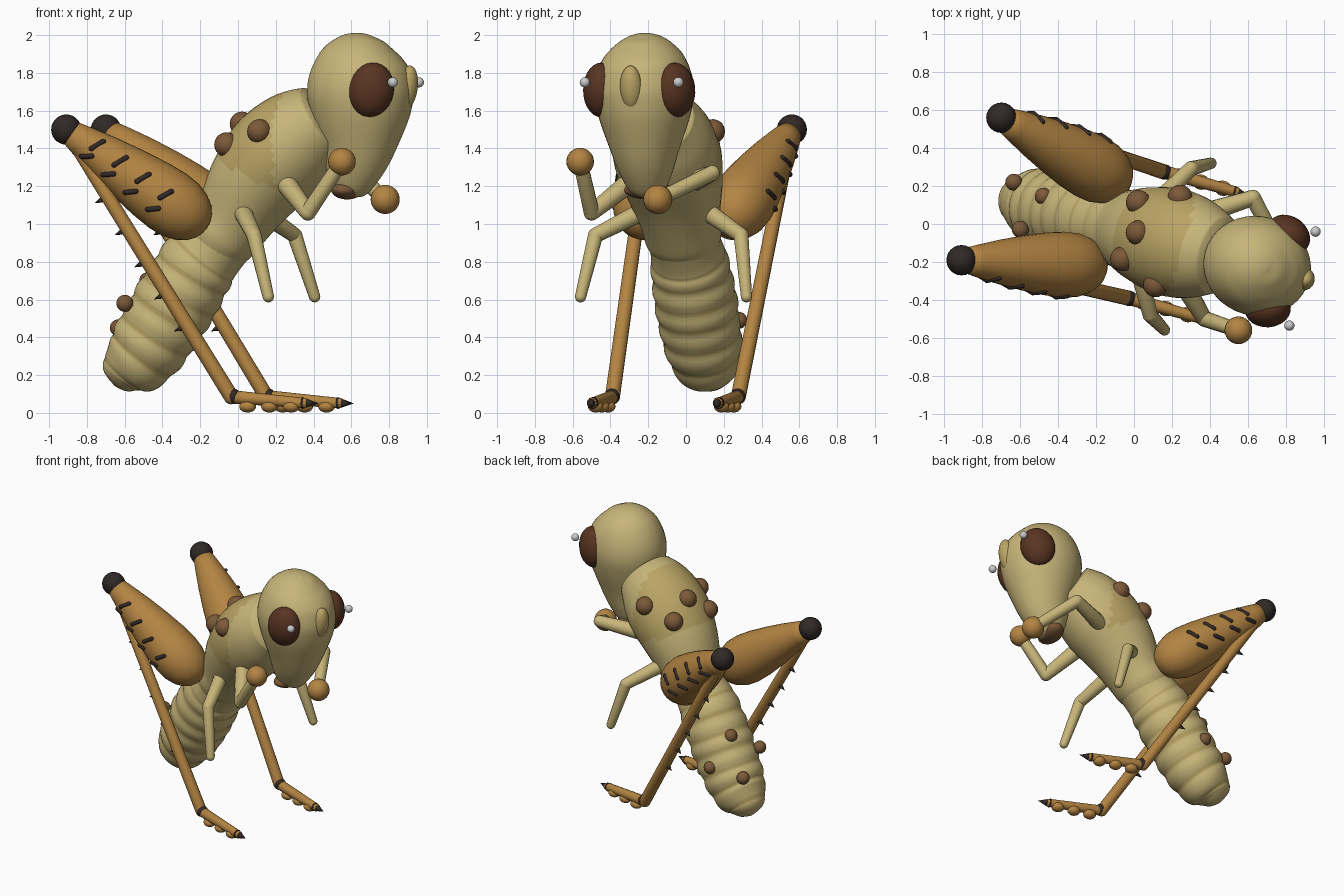
import bpy, bmesh, math
from mathutils import Vector, Matrix

if "Cube" in bpy.data.objects:
    bpy.data.objects.remove(bpy.data.objects["Cube"])

# Local frame: u forward, v left, z up; the whole insect is turned about z
FRAME = Matrix.Translation((0, -0.04, 0)) @ Matrix.Rotation(math.atan2(-0.269, 0.963), 4, 'Z')


def mat(name, rgb):
    m = bpy.data.materials.new(name)
    m.diffuse_color = (*rgb, 1)
    m.use_nodes = True
    m.node_tree.nodes["Principled BSDF"].inputs["Base Color"].default_value = m.diffuse_color
    return m


PALE = mat("pale_tan", (0.57, 0.46, 0.19))
TAN = mat("golden_tan", (0.49, 0.37, 0.13))
ORANGE = mat("orange_brown", (0.45, 0.23, 0.055))
BROWN = mat("spot_brown", (0.2, 0.1, 0.04))
EYE = mat("eye_brown", (0.1, 0.035, 0.016))
DARK = mat("dark", (0.03, 0.022, 0.02))
WHITE = mat("glint", (0.75, 0.75, 0.75))


def finish(name, bm, *mats):
    bmesh.ops.recalc_face_normals(bm, faces=bm.faces)
    for f in bm.faces:
        f.smooth = True
    bm.transform(FRAME)
    me = bpy.data.meshes.new(name)
    bm.to_mesh(me)
    bm.free()
    for m in mats:
        me.materials.append(m)
    ob = bpy.data.objects.new(name, me)
    bpy.context.collection.objects.link(ob)
    return ob


def tube(bm, rows, aspect=1.0, n=24):
    """Skin round rings along rows of (point, radius)."""
    rings = []
    for i, (p, r) in enumerate(rows):
        t = (rows[min(i + 1, len(rows) - 1)][0] - rows[max(i - 1, 0)][0]).normalized()
        side = Vector((0, 1, 0))
        side = (side - t * side.dot(t)).normalized()
        up = t.cross(side)
        r = max(r, 0.001)
        rings.append([bm.verts.new(p + side * (r * aspect * math.cos(a)) + up * (r * math.sin(a)))
                      for a in (2 * math.pi * k / n for k in range(n))])
    for a, b in zip(rings, rings[1:]):
        for k in range(n):
            bm.faces.new((a[k], a[(k + 1) % n], b[(k + 1) % n], b[k]))
    bm.faces.new(rings[0][::-1])
    bm.faces.new(rings[-1])


def smooth_rows(pts, steps=6):
    """Catmull-Rom through (u, z, r) points on the middle plane."""
    q = [Vector((x / 0.963, z, r)) for x, z, r in pts]
    out = []
    for i in range(len(q) - 1):
        a, b, c, d = q[max(i - 1, 0)], q[i], q[i + 1], q[min(i + 2, len(q) - 1)]
        for s in range(steps):
            t = s / steps
            out.append(0.5 * (2 * b + (c - a) * t + (2 * a - 5 * b + 4 * c - d) * t * t
                              + (3 * b - a - 3 * c + d) * t ** 3))
    out.append(q[-1])
    return [(Vector((p.x, 0, p.y)), p.z) for p in out]


def capsule(bm, a, b, ra, rb, n=14):
    a, b = Vector(a), Vector(b)
    d = (b - a).normalized()
    ang = [k * math.pi / 10 for k in range(6)]
    rows = [(a - d * ra * math.cos(t), ra * math.sin(t)) for t in ang]
    rows += [(b + d * rb * math.cos(t), rb * math.sin(t)) for t in reversed(ang)]
    tube(bm, rows, 1.0, n)


def limb(name, pts, radii, m):
    bm = bmesh.new()
    for i in range(len(pts) - 1):
        capsule(bm, pts[i], pts[i + 1], radii[i], radii[i + 1])
    return finish(name, bm, m)


def ball(name, loc, size, m, rot=None):
    if isinstance(size, float):
        size = (size,) * 3
    bm = bmesh.new()
    mx = Matrix.Translation(loc) @ (rot or Matrix()) @ Matrix.Diagonal((*size, 1))
    bmesh.ops.create_uvsphere(bm, u_segments=24, v_segments=14, radius=1, matrix=mx)
    return finish(name, bm, m)


def spike(bm, base, d, r, length):
    d = Vector(d).normalized()
    mx = Matrix.Translation(Vector(base) + d * length / 2) @ d.to_track_quat('Z', 'Y').to_matrix().to_4x4()
    bmesh.ops.create_cone(bm, cap_ends=True, segments=10, radius1=r, radius2=0, depth=length, matrix=mx)


# Abdomen with ringed segments, golden in the grooves
bm = bmesh.new()
rows = smooth_rows([(-.65, .14, 0), (-.635, .16, .08), (-.6, .21, .14), (-.53, .28, .185), (-.455, .385, .207),
                    (-.33, .59, .217), (-.21, .79, .205), (-.12, .9, .19), (-.03, 1.02, .2)], 9)
wave = lambda z: abs(math.sin(math.pi * (z - .2) / .105)) if .2 < z < .83 else .5
tube(bm, [(p, r * (.96 + .07 * wave(p.z))) for p, r in rows], 1.0, 36)
for i, f in enumerate(bm.faces):
    ring = i // 36
    if ring < len(rows) - 1 and .2 < rows[ring][0].z < .83 and wave(rows[ring][0].z) < .4:
        f.material_index = 1
finish("abdomen", bm, PALE, TAN)

# Thorax with golden shield on the back
bm = bmesh.new()
tube(bm, smooth_rows([(-.16, .85, .16), (-.1, .93, .195), (-.03, 1.02, .205), (.08, 1.2, .25), (.2, 1.35, .275),
                      (.33, 1.47, .255), (.45, 1.55, .2)]), 1.04, 40)
for f in bm.faces:
    c = f.calc_center_median()
    if c.z > 1.32 - .55 * c.x and c.x < .27:
        f.material_index = 1
finish("thorax", bm, PALE, TAN)

# Head, brow and mouth
bm = bmesh.new()
tube(bm, smooth_rows([(.70, 2.0, 0), (.695, 1.985, .09), (.68, 1.93, .185), (.665, 1.85, .25), (.65, 1.72, .285),
                      (.645, 1.58, .265), (.63, 1.4, .2), (.595, 1.26, .145), (.56, 1.19, .095),
                      (.54, 1.155, 0)]), .92, 40)
finish("head", bm, PALE)
ball("brow_bump", (.93, 0, 1.72), (.055, .06, .12), TAN, Matrix.Rotation(.15, 4, 'Y'))
ball("mouth", (.60, 0, 1.18), (.08, .13, .05), BROWN)

# Spots on thorax and abdomen
for i, p in enumerate([(.185, .24, 1.49), (.185, -.24, 1.49), (-.02, .155, 1.42), (-.02, -.155, 1.42), (.022, 0, 1.53)]):
    ball(f"thorax_spot_{i}", p, .065, BROWN)
for i, p in enumerate([(-.58, -.15, .58), (-.51, .05, .70), (-.68, .08, .45), (-.47, .2, .49)]):
    ball(f"abdomen_spot_{i}", p, .045, BROWN)

for s, side in ((1, "left"), (-1, "right")):
    # Eyes with glints
    ball(f"{side}_eye", (.79, s * .205, 1.71), (.12, .095, .145), EYE,
         Matrix.Rotation(-s * .35, 4, 'Z') @ Matrix.Rotation(.2, 4, 'Y'))
    ball(f"{side}_eye_glint", (.922, s * .257, 1.75), .027, WHITE)

    # Front arm, posed differently on each side
    if s > 0:
        arm, fist_r = [(.31, .18, 1.23), (.556, .34, 1.27), (.78, .104, 1.13)], .077
    else:
        arm, fist_r = [(.31, -.18, 1.22), (.48, -.343, 1.06), (.67, -.353, 1.33)], .073
    limb(f"{side}_front_arm", arm, (.055, .042, .038), PALE)
    ball(f"{side}_front_fist", arm[2], fist_r, ORANGE)

    # Middle leg
    limb(f"{side}_middle_leg", [(.07, s * .17, 1.07), (.2, s * .4, .94), (.294, s * .456, .615)],
         (.05, .04, .03), PALE)

    # Hind thigh and knee
    knee = Vector((-.835, s * .39, 1.5))
    ax = (Vector((-.183, s * .238, 1.03)) - knee).normalized()
    prof = [(0, .06), (.1, .085), (.25, .118), (.4, .145), (.55, .166), (.66, .174), (.74, .168),
            (.81, .145), (.86, .112), (.89, .075), (.905, .04), (.91, 0)]
    bm = bmesh.new()
    tube(bm, [(knee + ax * t, r) for t, r in prof], 1.0, 32)
    finish(f"{side}_hind_thigh", bm, ORANGE)
    ball(f"{side}_hind_knee", knee, .08, DARK)

    # Dark bars in pairs along the outer thigh
    out = Vector((0, s, 0))
    out = (out - ax * out.dot(ax)).normalized()
    up = ax.cross(out)
    up = up if up.z > 0 else -up

    def skin(t, ang):
        for (t0, r0), (t1, r1) in zip(prof, prof[1:]):
            if t0 <= t <= t1:
                r = r0 + (r1 - r0) * (t - t0) / (t1 - t0)
                return knee + ax * t + (out * math.cos(ang) + up * math.sin(ang)) * r

    bm = bmesh.new()
    for t in (.17, .32, .47, .62):
        w = .035 / (.06 + t * .17)
        capsule(bm, skin(t, .1), skin(t + .03, .1 + 1.7 * w), .014, .014, 8)
        capsule(bm, skin(t - .02, -.25 - w), skin(t + .025, -.2), .014, .014, 8)
    finish(f"{side}_thigh_bars", bm, DARK)

    # Shin with spines
    ankle = Vector((.06, s * .346, .085))
    limb(f"{side}_hind_shin", [knee, ankle], (.036, .04), ORANGE)
    bm = bmesh.new()
    for k in range(5):
        p = knee.lerp(ankle, .25 + .12 * k)
        spike(bm, p + Vector((-.025, 0, -.015)), (-.85, s * .1, -.4), .018, .05)
    finish(f"{side}_shin_spines", bm, DARK)

    # Foot, ankle, pads and claw
    limb(f"{side}_hind_foot", [ankle, (.46, s * .346, .052)], (.036, .028), ORANGE)
    ball(f"{side}_ankle", ankle + Vector((.01, 0, .003)), .041, DARK)
    for k in range(3):
        ball(f"{side}_foot_pad_{k}", (.15 + .12 * k, s * .346, .034), (.045, .04, .032), ORANGE)
    bm = bmesh.new()
    spike(bm, (.45, s * .346, .052), (1, 0, -.02), .032, .09)
    finish(f"{side}_claw", bm, DARK)
